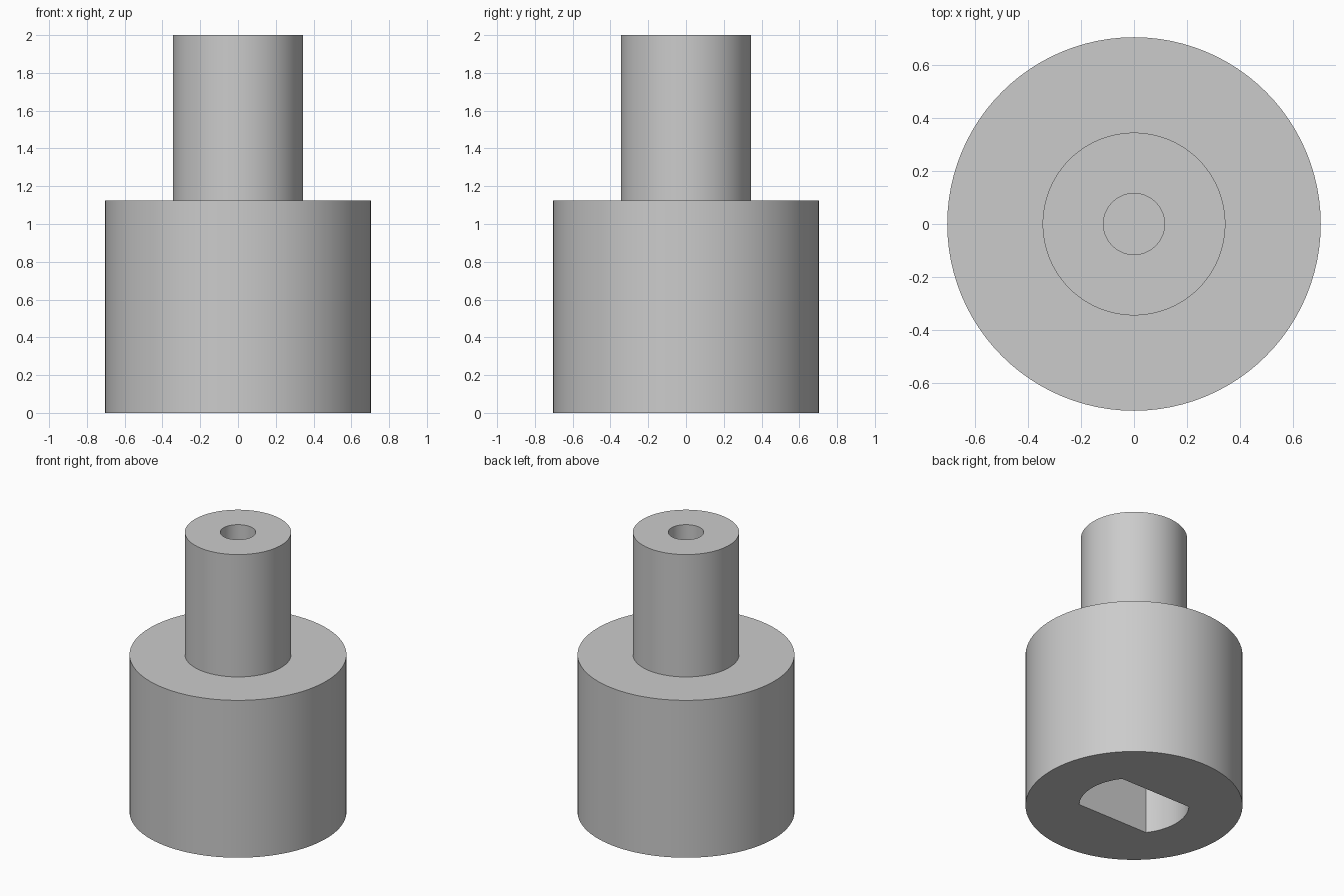
import bpy, bmesh
from math import asin, cos, sin, pi, radians

default = bpy.data.objects.get("Cube")
if default:
    bpy.data.objects.remove(default, do_unlink=True)

SEGMENTS = 96
BASE_R, BASE_H = 0.703, 1.125
STEM_R, TOP = 0.344, 2.0
BORE_R, BORE_FLOOR = 0.115, 1.3
SLOT_R, SLOT_HALF, SLOT_DEPTH = 0.356, 0.217, 0.95

gray = bpy.data.materials.new("light gray")
gray.use_nodes = True
color = (0.6, 0.6, 0.6, 1)
gray.diffuse_color = color
gray.node_tree.nodes["Principled BSDF"].inputs["Base Color"].default_value = color


def add_object(name, bm):
    bmesh.ops.recalc_face_normals(bm, faces=bm.faces)
    mesh = bpy.data.meshes.new(name)
    bm.to_mesh(mesh)
    bm.free()
    mesh.materials.append(gray)
    obj = bpy.data.objects.new(name, mesh)
    bpy.context.collection.objects.link(obj)
    return obj


# Stepped body with a blind bore in the stem, turned from one profile
profile = [(0, 0), (BASE_R, 0), (BASE_R, BASE_H), (STEM_R, BASE_H),
           (STEM_R, TOP), (BORE_R, TOP), (BORE_R, BORE_FLOOR), (0, BORE_FLOOR)]
bm = bmesh.new()
verts = [bm.verts.new((r, 0, z)) for r, z in profile]
edges = [bm.edges.new(pair) for pair in zip(verts, verts[1:])]
bmesh.ops.spin(bm, geom=verts + edges, axis=(0, 0, 1), cent=(0, 0, 0),
               angle=2 * pi, steps=SEGMENTS, use_merge=True)
bmesh.ops.remove_doubles(bm, verts=bm.verts, dist=0.0001)
body = add_object("stepped_body", bm)

# Socket cutter: a round with two flats facing front and back
half_arc = asin(SLOT_HALF / SLOT_R)
steps = 24
bm = bmesh.new()
outline = []
for start in (-half_arc, pi - half_arc):
    for i in range(steps + 1):
        a = start + 2 * half_arc * i / steps
        outline.append(bm.verts.new((SLOT_R * cos(a), SLOT_R * sin(a), -0.1)))
face = bm.faces.new(outline)
lid = bmesh.ops.extrude_face_region(bm, geom=[face])["geom"]
bmesh.ops.translate(bm, vec=(0, 0, SLOT_DEPTH + 0.1),
                    verts=[v for v in lid if isinstance(v, bmesh.types.BMVert)])
cutter = add_object("socket_cutter", bm)
cutter.hide_render = True

# Cut the socket into the underside and shade the walls smooth
cut = body.modifiers.new("socket", "BOOLEAN")
cut.operation = "DIFFERENCE"
cut.solver = "EXACT"
cut.object = cutter
bpy.ops.object.select_all(action="DESELECT")
body.select_set(True)
bpy.context.view_layer.objects.active = body
bpy.ops.object.modifier_apply(modifier=cut.name)
bpy.data.objects.remove(cutter, do_unlink=True)
bpy.ops.object.shade_smooth_by_angle(angle=radians(30))
